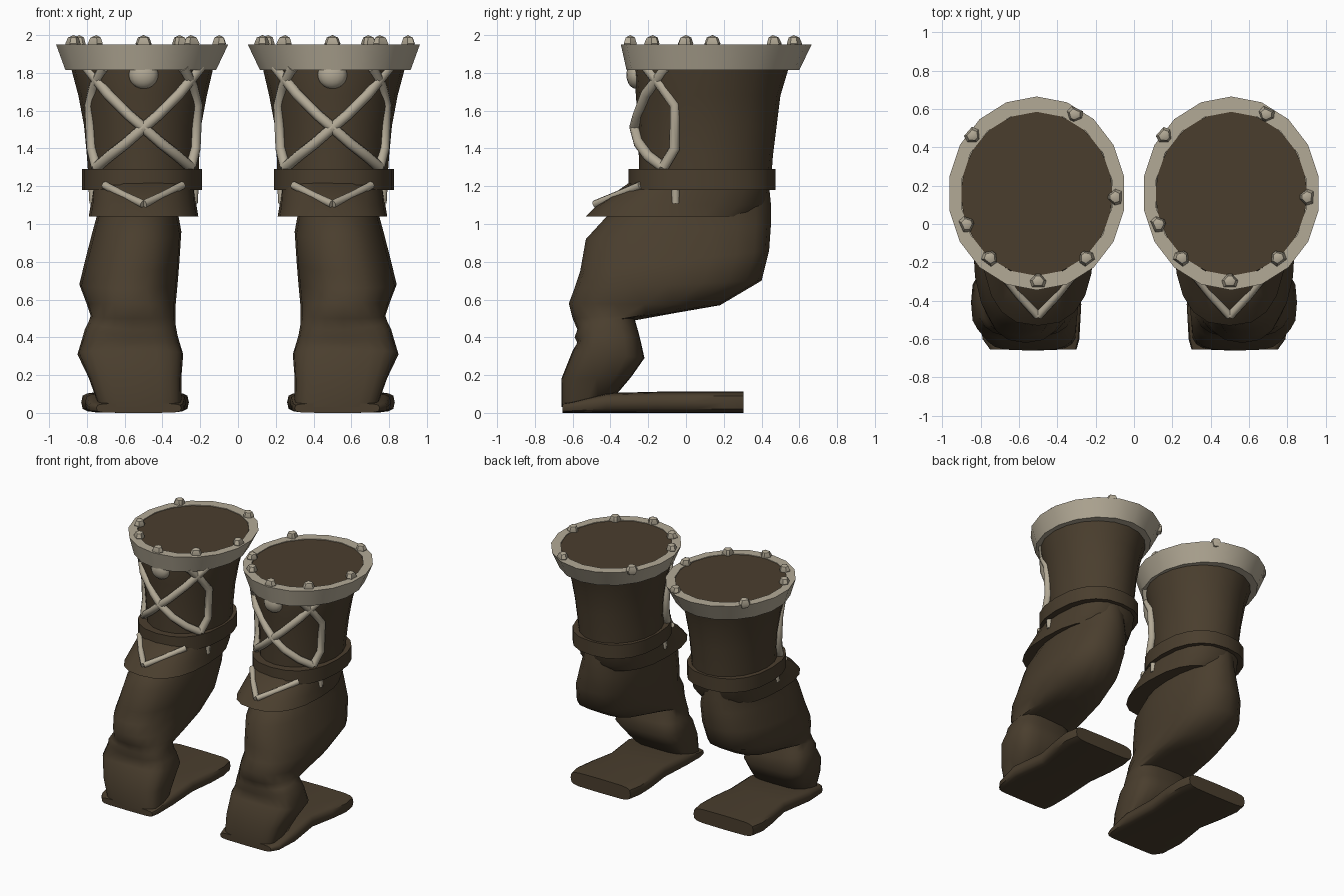
import bpy, bmesh, math


def material(name, rgb):
    m = bpy.data.materials.new(name)
    m.diffuse_color = (*rgb, 1)
    return m


LEATHER = material("brown leather", (0.068, 0.048, 0.027))
BONE = material("pale bone", (0.45, 0.40, 0.305))


def sgnpow(v, p):
    return math.copysign(abs(v) ** p, v)


def finish(name, bm, mat, mirror=True, angle=40):
    bmesh.ops.recalc_face_normals(bm, faces=bm.faces)
    me = bpy.data.meshes.new(name)
    bm.to_mesh(me)
    bm.free()
    me.materials.append(mat)
    ob = bpy.data.objects.new(name, me)
    bpy.context.collection.objects.link(ob)
    bpy.context.view_layer.objects.active = ob
    bpy.ops.object.select_all(action='DESELECT')
    ob.select_set(True)
    bpy.ops.object.shade_smooth_by_angle(angle=math.radians(angle))
    if mirror:
        mod = ob.modifiers.new("pair", 'MIRROR')
        mod.use_mirror_merge = False
    return ob


def skin(bm, rings, closed=True):
    """Bridge rings of points into a capped tube."""
    loops = [[bm.verts.new(p) for p in r] for r in rings]
    n = len(loops[0])
    for a, b in zip(loops, loops[1:]):
        for i in range(n):
            j = (i + 1) % n
            bm.faces.new((a[i], a[j], b[j], b[i]))
    if closed:
        bm.faces.new(loops[0])
        bm.faces.new(loops[-1])


def tilted_ring(yf, zf, yb, zb, x0, x1, p=1.0, skew=0.0, n=20):
    """Rounded ring running from a front point to a back point."""
    pts = []
    for i in range(n):
        a = math.tau * i / n
        s, c = sgnpow(math.sin(a), p), sgnpow(math.cos(a), p)
        t = (1 - c) / 2
        pts.append(((x0 + x1) / 2 + s * (x1 - x0) / 2, yf + (yb - yf) * t,
                    zf + (zb - zf) * t + skew * max(s, 0)))
    return pts


def loft(name, table, mat, angle=40, n=20):
    bm = bmesh.new()
    skin(bm, [tilted_ring(*row, n=n) for row in table])
    return finish(name, bm, mat, angle=angle)


# Lower leg: backward-bulging calf, pinched ankle and blunt toe
loft("lower_leg", [
    (-0.33, 1.10, 0.44, 1.20, 0.33, 0.73, 0.95),
    (-0.42, 1.04, 0.45, 1.10, 0.32, 0.74, 0.95),
    (-0.53, 0.92, 0.45, 1.00, 0.30, 0.77, 0.85),
    (-0.56, 0.75, 0.44, 0.86, 0.31, 0.81, 0.8),
    (-0.59, 0.66, 0.40, 0.70, 0.32, 0.84, 0.85),
    (-0.62, 0.58, 0.18, 0.57, 0.33, 0.80, 0.8),
    (-0.60, 0.50, -0.05, 0.53, 0.33, 0.78, 0.75),
    (-0.575, 0.44, -0.27, 0.49, 0.33, 0.79, 0.7, 0.02),
    (-0.59, 0.40, -0.25, 0.42, 0.32, 0.81, 0.7, 0.035),
    (-0.575, 0.37, -0.24, 0.38, 0.31, 0.82, 0.65, 0.035),
    (-0.60, 0.33, -0.22, 0.29, 0.29, 0.85, 0.6),
    (-0.66, 0.18, -0.29, 0.19, 0.30, 0.79, 0.55),
    (-0.66, 0.03, -0.40, 0.06, 0.30, 0.74, 0.55)], LEATHER, 60)

# Flared collar below the strap
loft("collar", [
    (-0.27, 1.24, 0.45, 1.22, 0.23, 0.77, 0.8),
    (-0.47, 1.10, 0.43, 1.10, 0.22, 0.78, 0.8),
    (-0.53, 1.04, 0.37, 1.04, 0.21, 0.79, 0.8)], LEATHER)

# Strap around the bottom of the shaft
loft("strap", [
    (-0.26, 1.18, 0.43, 1.18, 0.23, 0.78, 0.85),
    (-0.305, 1.18, 0.475, 1.18, 0.19, 0.825, 0.85),
    (-0.305, 1.29, 0.475, 1.29, 0.19, 0.825, 0.85),
    (-0.24, 1.29, 0.43, 1.29, 0.23, 0.78, 0.85)], LEATHER)

# Shaft widening toward the top, closed by a flat lid
loft("shaft", [
    (-0.25, 1.22, 0.45, 1.22, 0.21, 0.79),
    (-0.25, 1.36, 0.46, 1.36, 0.205, 0.80),
    (-0.255, 1.52, 0.48, 1.52, 0.195, 0.815),
    (-0.265, 1.68, 0.50, 1.68, 0.165, 0.845),
    (-0.28, 1.83, 0.545, 1.83, 0.13, 0.885),
    (-0.27, 1.945, 0.585, 1.945, 0.11, 0.905)], LEATHER)

# Pale rim with a flat top
bm = bmesh.new()
rim = [(-0.27, 1.93, 0.585, 1.93, 0.11, 0.905),
       (-0.27, 1.95, 0.585, 1.95, 0.11, 0.905),
       (-0.345, 1.95, 0.665, 1.95, 0.045, 0.97),
       (-0.315, 1.815, 0.60, 1.815, 0.11, 0.92),
       (-0.25, 1.815, 0.53, 1.815, 0.17, 0.86)]
skin(bm, [tilted_ring(*r, n=18) for r in rim], closed=False)
finish("rim", bm, BONE)

# Sole: rounded slab with a thin toe and a broad rear
bm = bmesh.new()
rings = []
for y, x0, x1, top in [(-0.655, 0.30, 0.75, 0.05), (-0.60, 0.285, 0.79, 0.06),
                       (-0.42, 0.275, 0.81, 0.105), (-0.15, 0.29, 0.77, 0.112),
                       (0.05, 0.265, 0.81, 0.112), (0.20, 0.26, 0.83, 0.112),
                       (0.305, 0.28, 0.81, 0.112)]:
    rings.append([((x0 + x1) / 2 + sgnpow(math.cos(a), 0.35) * (x1 - x0) / 2, y,
                   top / 2 + sgnpow(math.sin(a), 0.5) * top / 2)
                  for a in (math.tau * i / 16 for i in range(16))])
skin(bm, rings)
finish("sole", bm, LEATHER, angle=50)

# Studs along the rim: wedge-shaped, broad side outward, same layout on both boots
bm = bmesh.new()
for dx, y in [(0.19, 0.57), (-0.34, 0.46), (0.40, 0.14), (-0.37, 0.0),
              (-0.25, -0.175), (0.0, -0.295), (0.25, -0.175)]:
    ang = math.atan2(y - 0.16, dx)
    for cx in (-0.5, 0.5):
        new = bmesh.ops.create_uvsphere(bm, u_segments=6, v_segments=4, radius=0.05)
        for v in new["verts"]:
            out, wide = v.co.x * 0.8, v.co.y
            wide *= 0.85 + out * 12
            v.co = (cx + dx + out * math.cos(ang) - wide * math.sin(ang),
                    y + out * math.sin(ang) + wide * math.cos(ang),
                    v.co.z * 0.9 + 1.955)
finish("studs", bm, BONE, mirror=False)

# Round button under the rim
bm = bmesh.new()
bmesh.ops.create_uvsphere(bm, u_segments=16, v_segments=10, radius=0.078)
for v in bm.verts:
    v.co = (v.co.x + 0.5, v.co.y * 0.65 - 0.265, v.co.z * 0.95 + 1.79)
finish("button", bm, BONE)

# Laces: crossed cords, side cords and the pointed cord on the collar
cu = bpy.data.curves.new("laces", 'CURVE')
cu.dimensions = '3D'
cu.bevel_depth = 0.029
cu.bevel_resolution = 2
cu.use_fill_caps = True
paths = [
    [(-0.30, -0.10, 1.83), (-0.19, -0.21, 1.69), (-0.07, -0.255, 1.57), (0, -0.272, 1.51),
     (0.09, -0.25, 1.43), (0.18, -0.20, 1.36), (0.25, -0.12, 1.30)],
    [(0.25, -0.12, 1.30), (0.275, -0.06, 1.40), (0.285, -0.06, 1.63),
     (0.26, -0.13, 1.73), (0.21, -0.21, 1.83)],
    [(0.27, -0.055, 1.20), (0.265, -0.055, 1.11)],
    [(0.205, -0.24, 1.205), (0.10, -0.37, 1.15), (0, -0.48, 1.105)]]
for k, path in enumerate(paths):
    for cx in (-0.5, 0.5):
        for side in (-1, 1):
            sp = cu.splines.new('POLY')
            sp.points.add(len(path) - 1)
            for pt, (dx, y, z) in zip(sp.points, path):
                pt.co = (cx + side * dx, y, z, 1)
                pt.radius = 1.0 if k < 2 else 0.75
            sp.use_smooth = True
cu.materials.append(BONE)
bpy.context.collection.objects.link(bpy.data.objects.new("laces", cu))
